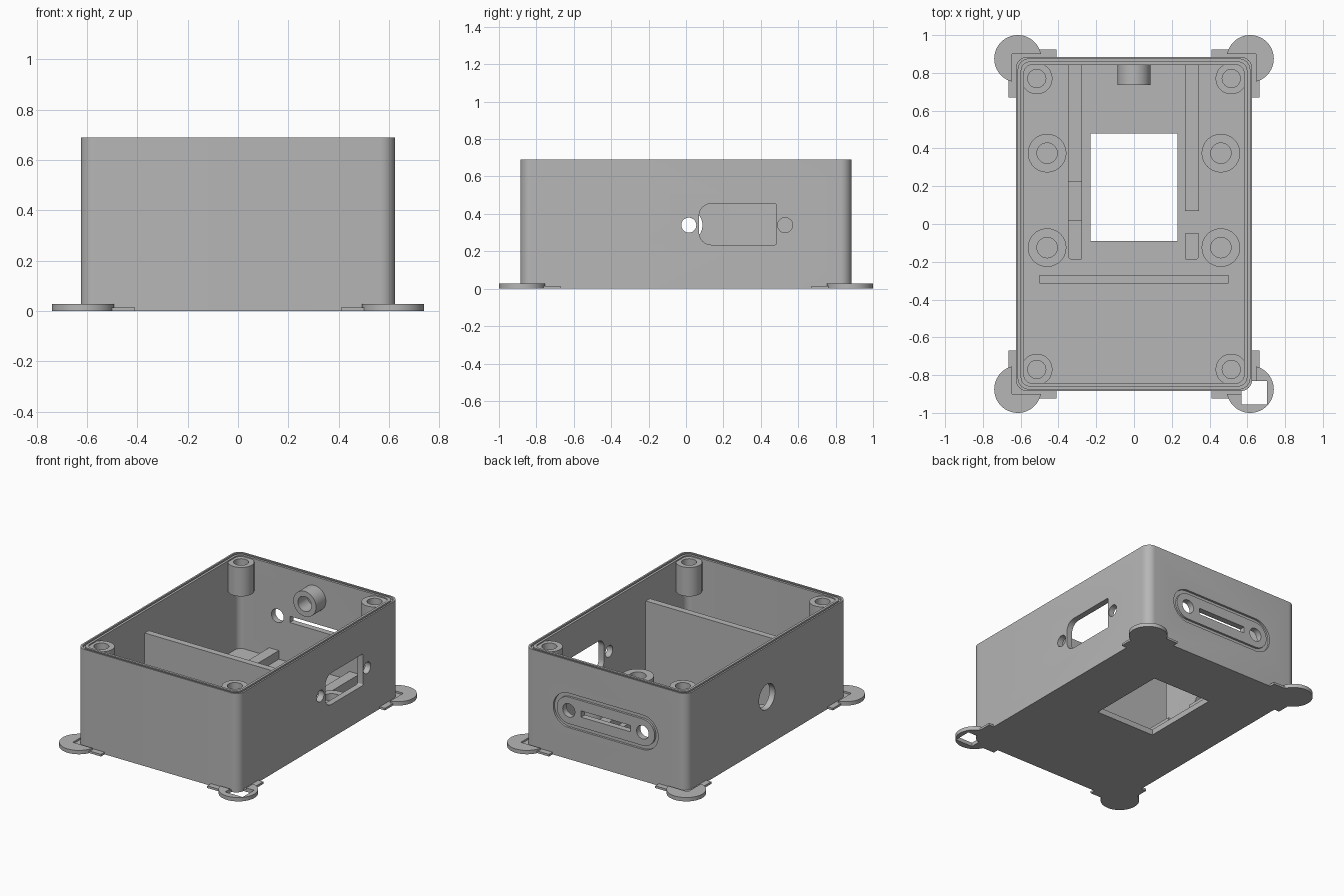
import bpy, bmesh, math

cube = bpy.data.objects.get("Cube")
if cube:
    bpy.data.objects.remove(cube)

grey = bpy.data.materials.new("plain grey")
grey.use_nodes = True
grey.diffuse_color = (0.47, 0.47, 0.47, 1)
grey.node_tree.nodes["Principled BSDF"].inputs["Base Color"].default_value = grey.diffuse_color

PLACE = {"x": lambda u, v, w: (w, u, v),
         "y": lambda u, v, w: (u, w, v),
         "z": lambda u, v, w: (u, v, w)}
parts = []


def circle(u, v, r, n=40):
    return [(u + r * math.cos(2 * math.pi * i / n), v + r * math.sin(2 * math.pi * i / n))
            for i in range(n)]


def rounded(u0, u1, v0, v1, radii=0, n=8):
    """Rectangle outline; radii run counter-clockwise from the top right corner."""
    if not isinstance(radii, tuple):
        radii = (radii,) * 4
    pts = []
    for k, r in enumerate(radii):
        cu = u1 - r if k in (0, 3) else u0 + r
        cv = v1 - r if k in (0, 1) else v0 + r
        for i in range(n + 1 if r else 1):
            a = math.pi / 2 * (k + i / n)
            pts.append((cu + r * math.cos(a), cv + r * math.sin(a)))
    return pts


def stadium(half, r, v):
    return rounded(-half - r, half + r, v - r, v + r, r * 0.999, 12)


def prism(name, outline, low, high, axis="z"):
    """Extrude an outline along an axis."""
    bm = bmesh.new()
    rings = [[bm.verts.new(PLACE[axis](u, v, w)) for u, v in outline] for w in (low, high)]
    for ring in rings:
        bm.faces.new(ring)
    for i in range(len(outline)):
        j = (i + 1) % len(outline)
        bm.faces.new((rings[0][i], rings[0][j], rings[1][j], rings[1][i]))
    bmesh.ops.recalc_face_normals(bm, faces=bm.faces)
    mesh = bpy.data.meshes.new(name)
    bm.to_mesh(mesh)
    bm.free()
    mesh.materials.append(grey)
    obj = bpy.data.objects.new(name, mesh)
    bpy.context.collection.objects.link(obj)
    parts.append(obj)
    return obj


def combine(obj, *others, op="DIFFERENCE"):
    """Boolean the other solids into obj, then remove them."""
    for other in others:
        mod = obj.modifiers.new("boolean", "BOOLEAN")
        mod.operation, mod.solver, mod.object = op, "EXACT", other
        graph = bpy.context.evaluated_depsgraph_get()
        mesh = bpy.data.meshes.new_from_object(obj.evaluated_get(graph))
        obj.modifiers.clear()
        obj.data = mesh
        parts.remove(other)
        bpy.data.objects.remove(other)
    return obj


def tube(name, u, v, r, bore, low, high, bore_low, bore_high, axis="z"):
    return combine(prism(name, circle(u, v, r), low, high, axis),
                   prism("bore", circle(u, v, bore), bore_low, bore_high, axis))


W, D, H, WALL, FLOOR, MID = 0.625, 0.885, 0.69, 0.042, 0.04, 0.34


def inset(d, r):
    return rounded(-W + d, W - d, -D + d, D - d, r)


# Open case with floor window
case = prism("case_shell", inset(0, 0.06), 0, H)
combine(case, prism("cavity", inset(WALL, 0.045), FLOOR, 1),
        prism("window", rounded(-0.23, 0.23, -0.09, 0.48), -0.1, 0.2))

# Seal groove in the rim
combine(case, combine(prism("groove", inset(0.012, 0.055), H - 0.015, 1),
                      prism("core", inset(0.025, 0.05), 0.5, 1.1)))

# Connector opening and screw holes on the +x side, round port on the -x side
combine(case, prism("connector", rounded(0.07, 0.485, 0.235, 0.455, (0.01, 0.065, 0.065, 0.01)),
                    0.5, 0.8, "x"),
        prism("hole", circle(0.015, MID, 0.04), 0.5, 0.8, "x"),
        prism("hole", circle(0.53, MID, 0.04), 0.5, 0.8, "x"),
        prism("port", circle(0, MID, 0.088), -0.8, -0.5, "x"))

# Back slot, its screw holes and the oval seal groove around them
combine(case, prism("slot", rounded(-0.19, 0.19, MID - 0.022, MID + 0.022), 0.8, 1, "y"),
        prism("hole", circle(-0.285, MID, 0.047), 0.8, 1, "y"),
        prism("hole", circle(0.285, MID, 0.047), 0.8, 1, "y"),
        combine(prism("oval", stadium(0.285, 0.12, MID), D - 0.015, 1, "y"),
                prism("oval_core", stadium(0.285, 0.093, MID), 0.8, 1.1, "y")))

# Lid screw posts in the corners and board standoffs on the floor
for sx, side in ((-1, "right"), (1, "left")):
    for sy, end in ((-1, "front"), (1, "back")):
        tube(f"lid_post_{end}_{side}", sx * 0.515, sy * 0.77, 0.083, 0.048, 0.48, 0.682, 0.53, 1)
    for y, end in ((-0.125, "front"), (0.375, "back")):
        tube(f"standoff_{end}_{side}", sx * 0.46, y, 0.102, 0.054, 0.02, 0.15, 0.05, 1)

# Round boss on the inside of the back wall
tube("back_boss", 0, 0.54, 0.088, 0.052, 0.735, 0.86, 0.6, 0.84, "y")

# Partition and floor rails
prism("partition", rounded(-0.5, 0.5, -0.315, -0.27), 0.02, 0.605)
prism("rail_right_back", rounded(-0.35, -0.275, 0.225, 0.86), 0.02, 0.1)
prism("rail_right_middle", rounded(-0.35, -0.275, 0.02, 0.225), 0.02, 0.065)
prism("rail_right_front", rounded(-0.35, -0.275, -0.19, 0.02, (0, 0, 0.025, 0.01)), 0.02, 0.1)
prism("rail_left_back", rounded(0.27, 0.345, 0.07, 0.86), 0.02, 0.1)
prism("rail_left_front", rounded(0.27, 0.345, -0.19, -0.05, (0, 0, 0.01, 0.025)), 0.02, 0.1)

# Corner feet: round pad cut clear of the case, joined by a thin angle bracket
for sx, side in ((-1, "right"), (1, "left")):
    for sy, end in ((-1, "front"), (1, "back")):
        xs = sorted((sx * 0.41, sx * 0.665))
        ys = sorted((sy * 0.67, sy * 0.925))
        pad = combine(prism(f"foot_pad_{end}_{side}", circle(sx * 0.615, sy * 0.875, 0.125, 56), 0, 0.027),
                      prism("clearance", rounded(-0.645, 0.645, -0.9, 0.9), -0.1, 0.2))
        bracket = combine(prism(f"foot_bracket_{end}_{side}", rounded(*xs, *ys), 0, 0.015),
                          prism("clearance", inset(0.02, 0.05), -0.1, 0.2))
        if sx > 0 > sy:
            for piece in (pad, bracket):
                combine(piece, prism("notch", rounded(0.57, 0.705, -0.955, -0.83), -0.1, 0.2))

# Smooth the round walls, keep the edges sharp
bpy.ops.object.select_all(action="DESELECT")
for obj in parts:
    obj.select_set(True)
bpy.context.view_layer.objects.active = case
bpy.ops.object.shade_smooth_by_angle(angle=math.radians(30))
